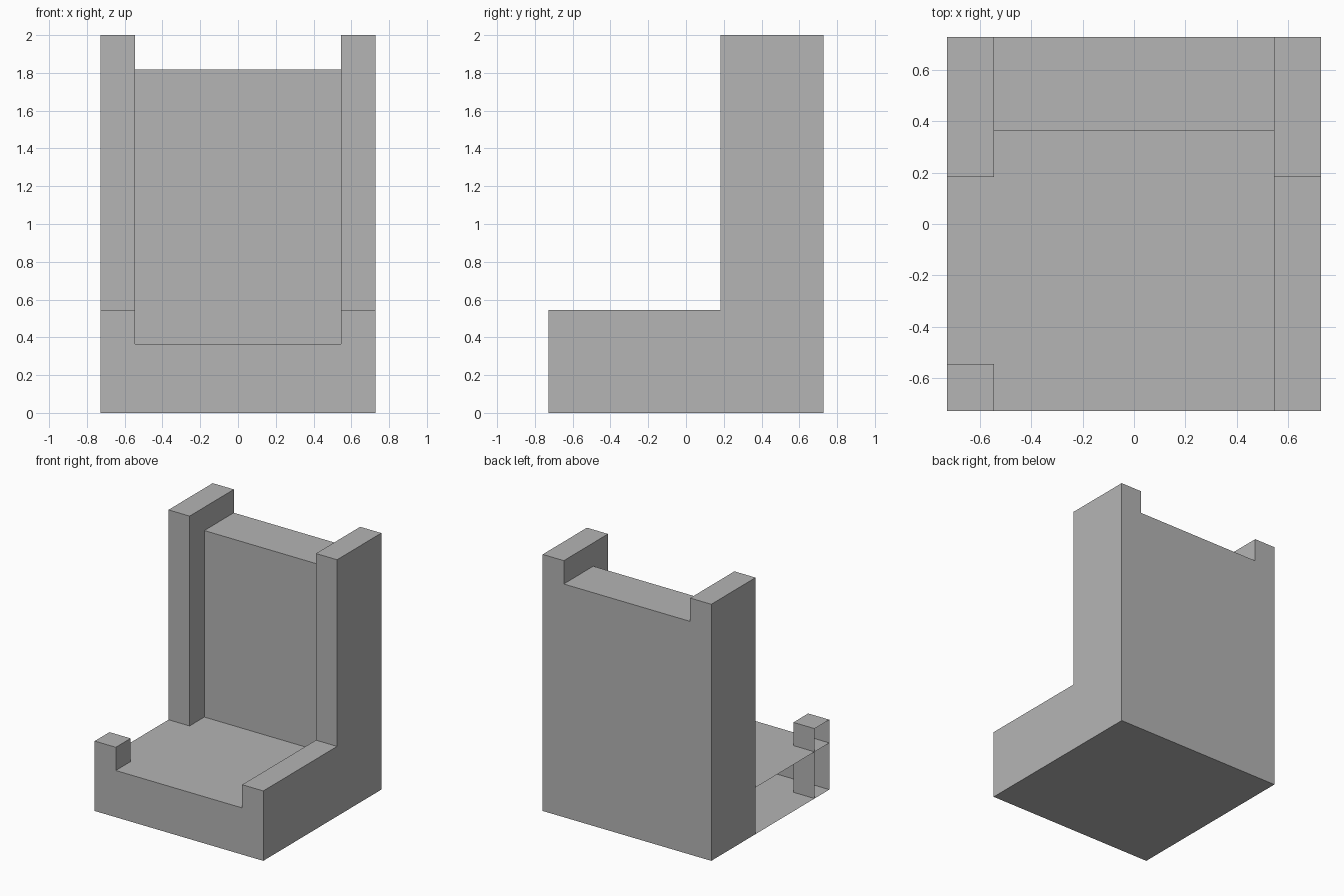
import bpy
import bmesh
from mathutils import Vector

old = bpy.data.objects.get("Cube")
if old:
    bpy.data.objects.remove(old, do_unlink=True)

grey = bpy.data.materials.new("plain_grey")
grey.use_nodes = True
grey.diffuse_color = (0.46, 0.46, 0.46, 1)
grey.node_tree.nodes["Principled BSDF"].inputs["Base Color"].default_value = grey.diffuse_color

# Shared levels: outer edge, inner edge, tower front, seat height, arm height
OUT, INN, MID, SEAT, ARM = 0.727, 0.545, 0.182, 0.364, 0.545
PANEL_TOP, TOP = 1.818, 2.0


def finish(name, bm):
    mesh = bpy.data.meshes.new(name)
    bm.to_mesh(mesh)
    bm.free()
    mesh.materials.append(grey)
    obj = bpy.data.objects.new(name, mesh)
    bpy.context.collection.objects.link(obj)
    return obj


def box(name, low, high, open_sides=()):
    """Box between two corners, leaving out faces that point along open_sides."""
    low, high = Vector(low), Vector(high)
    bm = bmesh.new()
    bmesh.ops.create_cube(bm, size=1)
    bmesh.ops.scale(bm, vec=high - low, verts=bm.verts)
    bmesh.ops.translate(bm, vec=(low + high) / 2, verts=bm.verts)
    bm.normal_update()
    gone = [f for f in bm.faces if any(f.normal.dot(Vector(d)) > 0.9 for d in open_sides)]
    bmesh.ops.delete(bm, geom=gone, context='FACES')
    return finish(name, bm)


LEFTWARD, RIGHTWARD = (-1, 0, 0), (1, 0, 0)
BACKWARD, DOWN = (0, 1, 0), (0, 0, -1)

# Hollow seat, open at its outer side
box("seat", (-OUT, -OUT, 0), (INN, SEAT, SEAT), (LEFTWARD, RIGHTWARD, BACKWARD))

# Back panel between the towers
box("back_panel", (-INN, SEAT, 0), (INN, OUT, PANEL_TOP), (LEFTWARD, RIGHTWARD))

# Tower on the open side, and the short front post with an open outer side
box("right_tower", (-OUT, MID, 0), (-INN, OUT, TOP), (DOWN,))
box("right_tower_base", (-OUT, SEAT, 0), (-INN, OUT, 0.001))
box("right_post", (-OUT, -OUT, 0), (-INN, -INN, ARM), (LEFTWARD, DOWN, (0, -1, 0)))
box("right_post_front", (-OUT, -OUT, SEAT), (-INN, -OUT + 0.001, ARM),
    (LEFTWARD, RIGHTWARD, BACKWARD, DOWN, (0, 0, 1)))

# Full arm and tower on the other side as one L-shaped profile
bm = bmesh.new()
profile = [(-OUT, 0), (OUT, 0), (OUT, TOP), (MID, TOP), (MID, ARM), (-OUT, ARM)]
side = bm.faces.new([bm.verts.new((INN, y, z)) for y, z in profile])
grown = bmesh.ops.extrude_face_region(bm, geom=[side], use_keep_orig=True)
moved = [v for v in grown["geom"] if isinstance(v, bmesh.types.BMVert)]
bmesh.ops.translate(bm, vec=(OUT - INN, 0, 0), verts=moved)
bmesh.ops.recalc_face_normals(bm, faces=bm.faces)
finish("left_arm_and_tower", bm)
